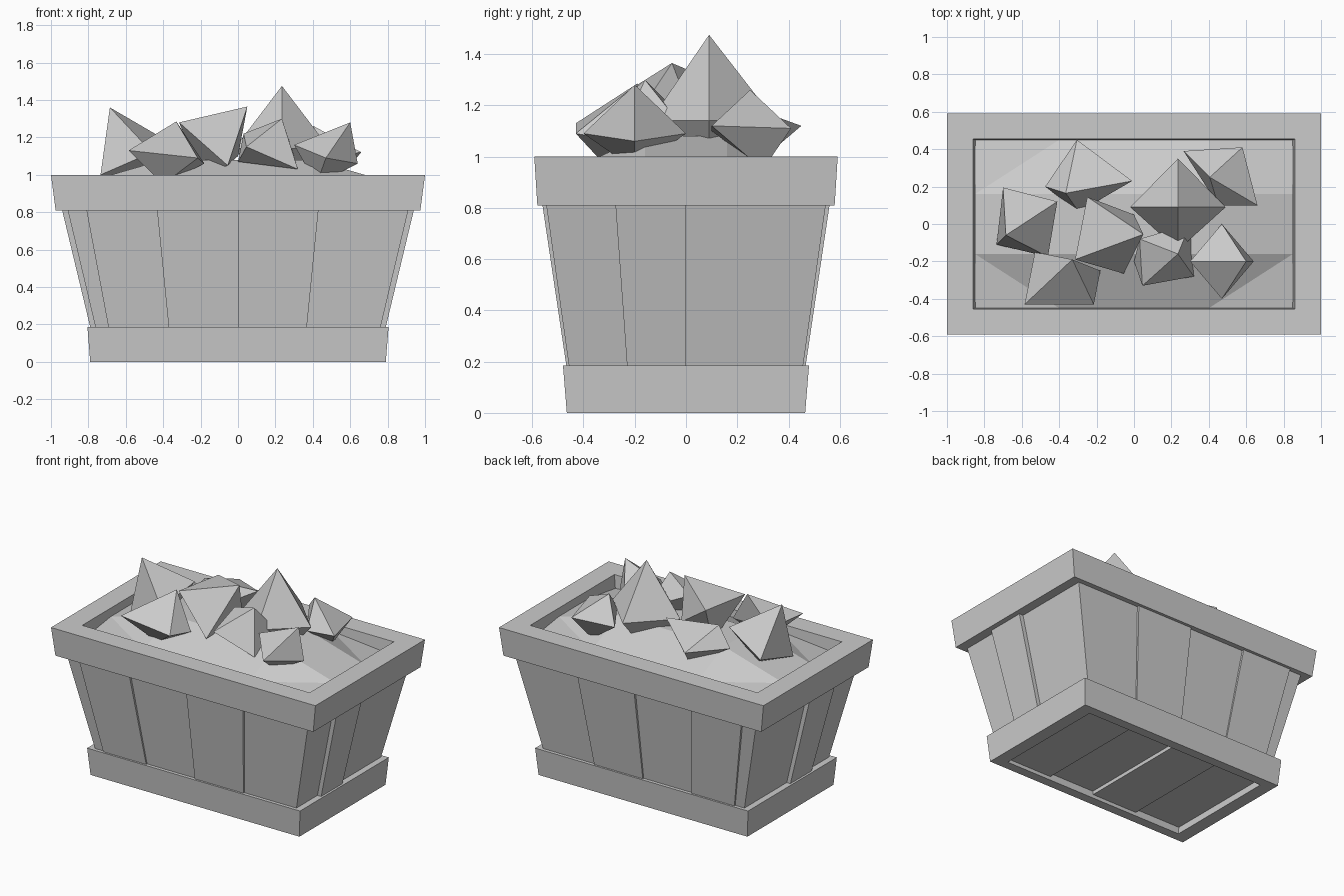
import bpy, bmesh

cube = bpy.data.objects.get("Cube")
if cube:
    bpy.data.objects.remove(cube, do_unlink=True)

grey = bpy.data.materials.new("light_grey")
grey.use_nodes = True
colour = (0.6, 0.6, 0.6, 1)
grey.diffuse_color = colour
grey.node_tree.nodes["Principled BSDF"].inputs["Base Color"].default_value = colour


def finish(name, bm):
    bmesh.ops.recalc_face_normals(bm, faces=bm.faces)
    mesh = bpy.data.meshes.new(name)
    bm.to_mesh(mesh)
    bm.free()
    mesh.materials.append(grey)
    obj = bpy.data.objects.new(name, mesh)
    bpy.context.collection.objects.link(obj)
    return obj


def rect(x0, x1, y0, y1, z):
    return [(x0, y0, z), (x1, y0, z), (x1, y1, z), (x0, y1, z)]


def centred(hx, hy, z):
    return rect(-hx, hx, -hy, hy, z)


def loft(name, loops, closed=False):
    """Skin a run of four-point loops; closed joins last to first, else cap."""
    bm = bmesh.new()
    rows = [[bm.verts.new(p) for p in loop] for loop in loops]
    pairs = list(zip(rows, rows[1:]))
    if closed:
        pairs.append((rows[-1], rows[0]))
    else:
        bm.faces.new(rows[0])
        bm.faces.new(rows[-1])
    for a, b in pairs:
        for i in range(4):
            j = (i + 1) % 4
            bm.faces.new((a[i], a[j], b[j], b[i]))
    return finish(name, bm)


def flare(z, low, high):
    """Widen linearly between the base band and the top rim."""
    return low + (high - low) * (z - 0.185) / 0.625


# Hollow bands at the top and the base
loft("top_rim", [centred(0.975, 0.58, 0.81), centred(1, 0.592, 1),
                 centred(0.86, 0.455, 1), centred(0.835, 0.44, 0.81)], True)
loft("base_band", [centred(0.79, 0.465, 0), centred(0.805, 0.48, 0.185),
                   centred(0.72, 0.41, 0.185), centred(0.7, 0.4, 0)], True)

# Tapered body and its raised boards
loft("body", [centred(flare(z, 0.762, 0.91), flare(z, 0.457, 0.545), z)
              for z in (0.05, 0.84)])

for side, sign in (("front", -1), ("back", 1)):
    for part, (a, b) in (("left", (0, 0.43)), ("right", (-0.81, -0.43))):
        loops = []
        for z in (0.1, 0.84):
            x0, x1 = flare(z, a * 0.855, a), flare(z, b * 0.855, b)
            ys = sorted((sign * 0.3, sign * flare(z, 0.467, 0.56)))
            loops.append(rect(x0, x1, *ys, z))
        loft(f"{side}_board_{part}", loops)

for side, sign in (("left", 1), ("right", -1)):
    loops = []
    for z in (0.1, 0.84):
        xs = sorted((sign * 0.5, sign * flare(z, 0.79, 0.94)))
        loops.append(rect(*xs, flare(z, -0.23, -0.275), 0, z))
    loft(f"{side}_end_board", loops)

# Lower boards of the floor
for i, x in enumerate((-0.35, 0.35)):
    loft(f"floor_board_{i + 1}", [rect(x, x + 0.35, -0.4, 0.4, z)
                                  for z in (0.025, 0.06)])

# Faceted mound filling the box
bm = bmesh.new()
xs, ys = (-0.85, -0.4, 0.4, 0.85), (-0.45, -0.16, 0.16, 0.45)
grid = [[bm.verts.new((x, y, 1.08 if abs(x) < 0.5 and abs(y) < 0.2 else 0.95))
         for x in xs] for y in ys]
for j in range(3):
    for i in range(3):
        bm.faces.new((grid[j][i], grid[j][i + 1],
                      grid[j + 1][i + 1], grid[j + 1][i]))
# Fan each corner from the mound crest
for y in (0, -1):
    for x in (0, -1):
        grid[y][x].co.z = 0.91
bmesh.ops.triangulate(bm, faces=bm.faces)
mound = finish("mound", bm)


def rock(name, *points):
    """Faceted lump spanning its corner points."""
    bm = bmesh.new()
    for p in points:
        bm.verts.new(p)
    hull = bmesh.ops.convex_hull(bm, input=bm.verts)
    spare = {g for key in ("geom_interior", "geom_unused") for g in hull[key]
             if isinstance(g, bmesh.types.BMVert)}
    bmesh.ops.delete(bm, geom=list(spare), context="VERTS")
    return finish(name, bm)


# Rocks heaped on the mound
rock("peak_rock", (0.235, 0.09, 1.475), (-0.02, 0.09, 1.14), (0.235, 0.35, 1.14),
     (0.49, 0.09, 1.14), (0.235, -0.14, 1.14), (0.235, 0.09, 0.85))
rock("back_left_rock", (0.405, 0.25, 1.26), (0.265, 0.39, 1.12), (0.58, 0.41, 1.11),
     (0.66, 0.1, 1.12), (0.45, 0.1, 1.1), (0.5, 0.3, 0.95))
rock("front_left_rock", (0.6, -0.2, 1.28), (0.3, -0.2, 1.16), (0.64, -0.2, 1.06),
     (0.47, 0, 1.09), (0.47, -0.4, 1.09), (0.42, -0.2, 0.95))
rock("front_rock", (0.235, -0.16, 1.3), (0.32, -0.28, 1.03), (0.045, -0.33, 1.15),
     (0.03, -0.08, 1.22), (0.3, 0, 1.1), (0, -0.2, 1.07))
rock("middle_rock", (0.05, -0.055, 1.365), (-0.315, -0.19, 1.28),
     (-0.055, -0.265, 1.05), (-0.25, 0.145, 1.28), (0, 0.05, 1.1), (-0.2, 0, 1))
rock("front_right_rock", (-0.585, -0.43, 1.13), (-0.33, -0.19, 1.285),
     (-0.215, -0.43, 1.09), (-0.18, -0.25, 1.06), (-0.53, -0.15, 1.12),
     (-0.4, -0.3, 0.95))
rock("right_rock", (-0.685, -0.06, 1.36), (-0.7, 0.195, 1.08), (-0.41, 0.12, 1.2),
     (-0.735, -0.11, 1), (-0.46, -0.175, 1.12), (-0.55, 0, 0.95))
rock("back_right_rock", (-0.365, 0.165, 1.22), (-0.305, 0.45, 1.12),
     (-0.01, 0.23, 1.2), (-0.475, 0.2, 1.1), (-0.295, 0.065, 1.05),
     (-0.2, 0.25, 0.95))
